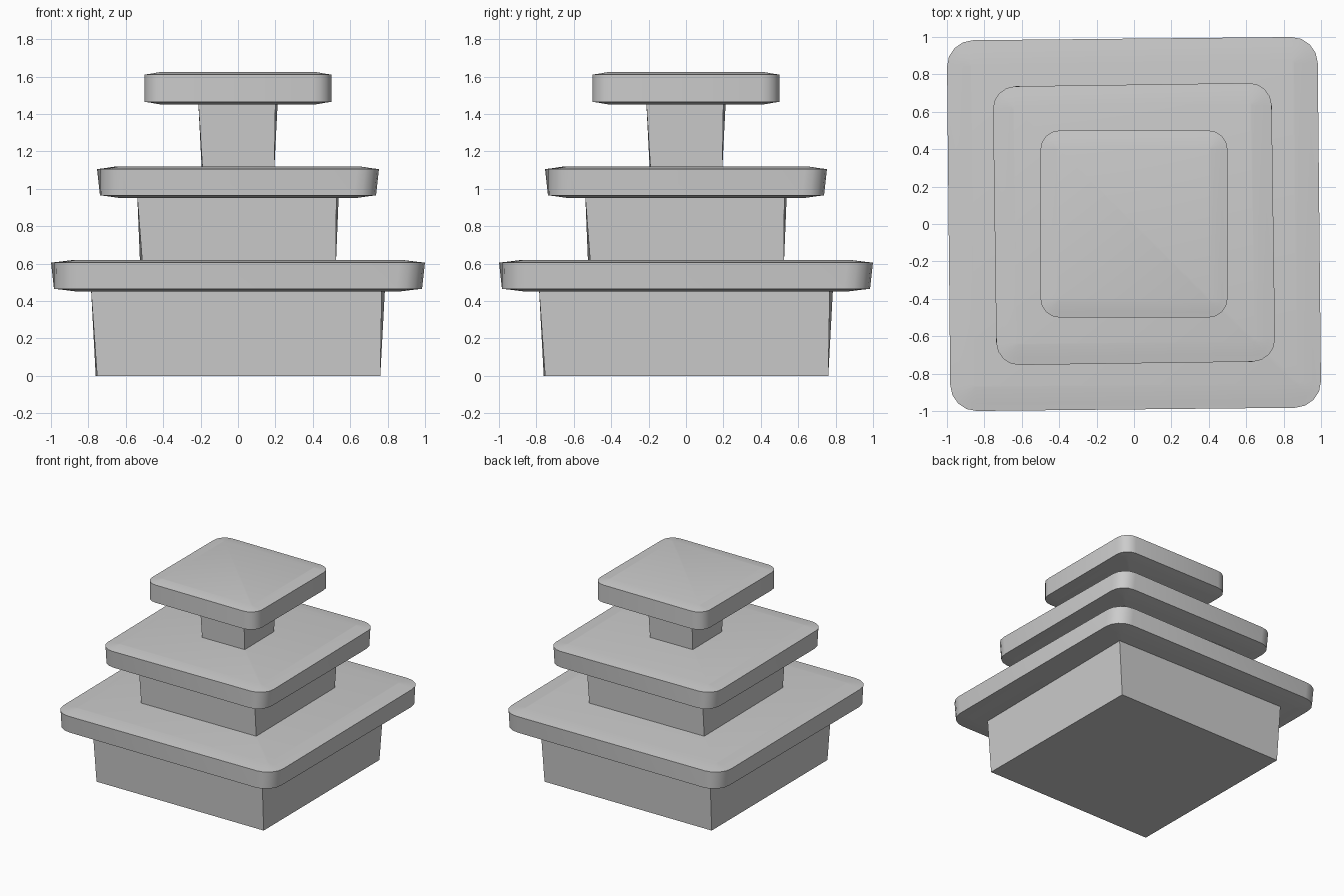
import bpy
import bmesh
from math import pi, sin, cos, sqrt

cube = bpy.data.objects.get("Cube")
if cube:
    bpy.data.objects.remove(cube, do_unlink=True)

stone = bpy.data.materials.new("plain grey")
stone.use_nodes = True
grey = (0.6, 0.6, 0.6, 1)
stone.diffuse_color = grey
stone.node_tree.nodes["Principled BSDF"].inputs["Base Color"].default_value = grey


def outline(half, radius, segments):
    """Counter-clockwise square outline with rounded corners."""
    points = []
    for corner in range(4):
        start = corner * pi / 2
        cx = sqrt(2) * (half - radius) * cos(start + pi / 4)
        cy = sqrt(2) * (half - radius) * sin(start + pi / 4)
        for i in range(segments + 1):
            a = start + i * pi / 2 / max(segments, 1)
            if segments == 0:
                a = start + pi / 4
            points.append((cx + radius * cos(a), cy + radius * sin(a)))
    return points


def loft(name, rings, segments):
    """Skin stacked rings of (z, half width, corner radius, turn) and cap both ends."""
    bm = bmesh.new()
    loops = []
    for z, half, radius, turn in rings:
        c, s = cos(turn), sin(turn)
        loops.append([bm.verts.new((x * c - y * s, x * s + y * c, z))
                      for x, y in outline(half, radius, segments)])
    for low, high in zip(loops, loops[1:]):
        n = len(low)
        for i in range(n):
            j = (i + 1) % n
            bm.faces.new((low[i], low[j], high[j], high[i]))
    bm.faces.new(loops[0][::-1])
    bm.faces.new(loops[-1])
    mesh = bpy.data.meshes.new(name)
    bm.to_mesh(mesh)
    bm.free()
    mesh.materials.append(stone)
    obj = bpy.data.objects.new(name, mesh)
    bpy.context.collection.objects.link(obj)
    return obj


def column(name, z0, z1, half0, half1, turn0, turn1):
    """Square block that widens and twists slightly towards the top."""
    return loft(name, [(z0, half0, 0, turn0), (z1, half1, 0, turn1)], 0)


def slab(name, z0, z1, half0, half1, radius, turn):
    """Round-cornered slab with shallow, softly domed top and bottom."""
    rim = 0.015
    steps = [(0.9, 0), (0.3, 0.7), (0, 1)]
    rings = [(z0 + rim * t, half0 - radius * k, radius * (1 - k), 0)
             for k, t in steps]
    rings += [(z1 - rim * t, half1 - radius * k, radius * (1 - k), turn)
              for k, t in reversed(steps)]
    obj = loft(name, rings, 4)
    bpy.ops.object.select_all(action="DESELECT")
    obj.select_set(True)
    bpy.context.view_layer.objects.active = obj
    bpy.ops.object.shade_smooth_by_angle(angle=pi / 6)
    return obj


# Lower tier
column("lower_column", 0, 0.46, 0.757, 0.777, 0.005, -0.011)
slab("lower_slab", 0.45, 0.62, 0.984, 0.991, 0.14, 0.01)

# Middle tier
column("middle_column", 0.61, 0.96, 0.518, 0.532, 0.012, -0.012)
slab("middle_slab", 0.95, 1.12, 0.738, 0.745, 0.12, 0.014)

# Upper tier
column("upper_column", 1.11, 1.46, 0.192, 0.206, 0.012, -0.03)
slab("upper_slab", 1.45, 1.625, 0.5, 0.5, 0.1, 0)
